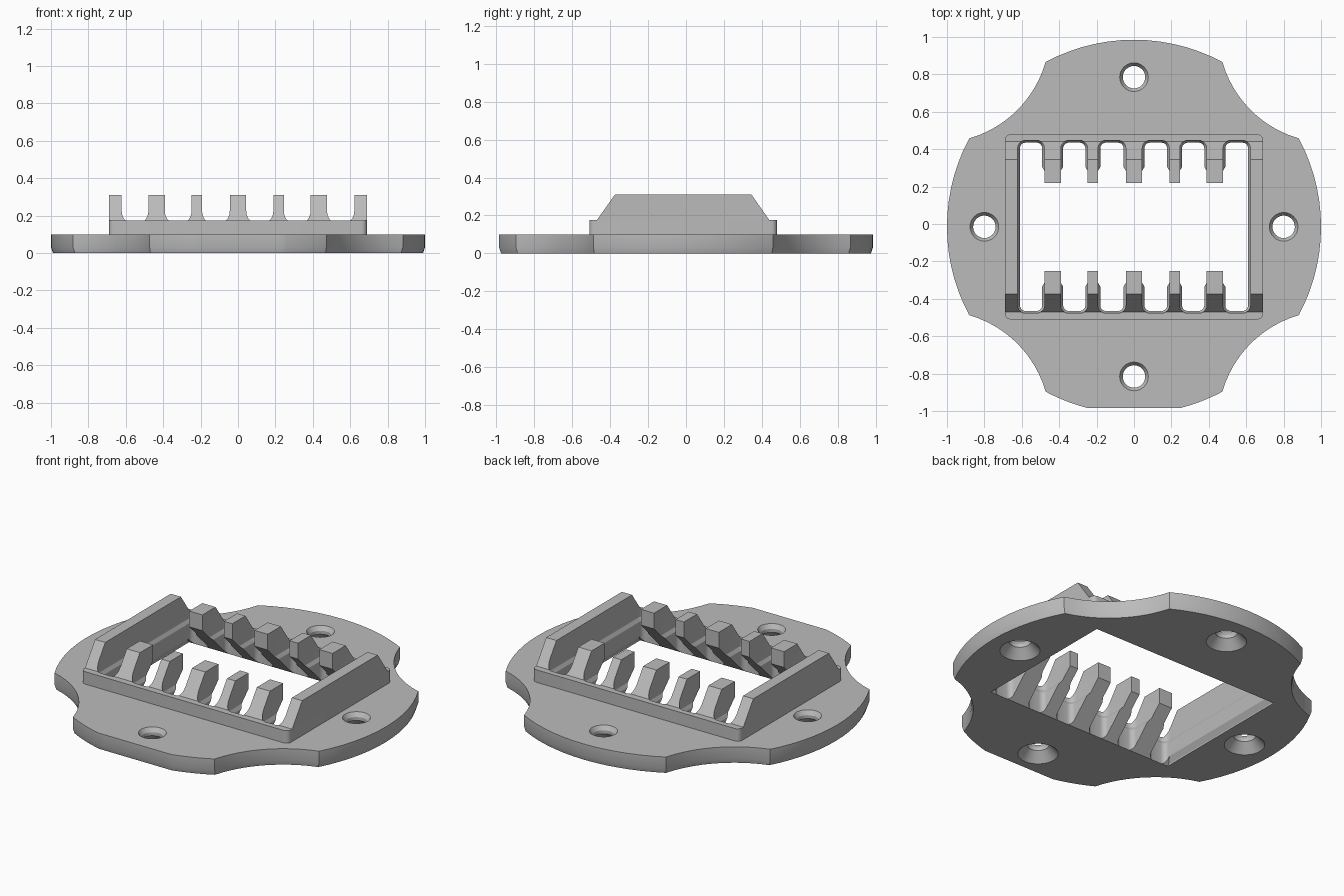
import bpy, bmesh
from math import sin, cos, pi, radians, atan2, sqrt

if "Cube" in bpy.data.objects:
    bpy.data.objects.remove(bpy.data.objects["Cube"])

grey = bpy.data.materials.new("plain grey")
grey.use_nodes = True
COLOUR = (0.5, 0.5, 0.5, 1)
grey.diffuse_color = COLOUR
grey.node_tree.nodes["Principled BSDF"].inputs["Base Color"].default_value = COLOUR

MID_Y = -0.015   # the plate centre sits slightly forward of the origin


def loft(name, loops):
    """Closed solid through equal-length loops of points."""
    bm = bmesh.new()
    rings = [[bm.verts.new(p) for p in loop] for loop in loops]
    n = len(rings[0])
    for a, b in zip(rings, rings[1:]):
        for i in range(n):
            j = (i + 1) % n
            bm.faces.new((a[i], a[j], b[j], b[i]))
    bm.faces.new(rings[0][::-1])
    bm.faces.new(rings[-1])
    bmesh.ops.recalc_face_normals(bm, faces=bm.faces)
    mesh = bpy.data.meshes.new(name)
    bm.to_mesh(mesh)
    bm.free()
    mesh.materials.append(grey)
    ob = bpy.data.objects.new(name, mesh)
    ob.location.y = MID_Y
    bpy.context.collection.objects.link(ob)
    return ob


def rounded_rect(x0, x1, y0, y1, r, z, steps=5):
    corners = ((x1 - r, y1 - r), (x0 + r, y1 - r), (x0 + r, y0 + r), (x1 - r, y0 + r))
    return [(cx + r * cos(a), cy + r * sin(a), z)
            for q, (cx, cy) in enumerate(corners)
            for a in [(q + k / steps) * pi / 2 for k in range(steps + 1)]]


def along_x(name, profile, x0, x1):
    return loft(name, [[(x, y, z) for y, z in profile] for x in (x0, x1)])


def activate(ob):
    bpy.ops.object.select_all(action='DESELECT')
    ob.select_set(True)
    bpy.context.view_layer.objects.active = ob


def cut(ob, cutters):
    activate(ob)
    for c in cutters:
        c.hide_render = True
        mod = ob.modifiers.new("cut", 'BOOLEAN')
        mod.operation, mod.solver, mod.object = 'DIFFERENCE', 'EXACT', c
        bpy.ops.object.modifier_apply(modifier=mod.name)
        bpy.data.objects.remove(c)


def smooth(ob):
    activate(ob)
    bpy.ops.object.shade_smooth_by_angle(angle=radians(25))


# Base plate: a disc with four scallops and one flat front edge
SCALLOP, SCALLOP_R, FLAT = 1.047, 0.598, 0.97


def rim_radius(a):
    r = 1.0
    along = SCALLOP * (abs(cos(a)) + abs(sin(a)))
    d = along ** 2 - (2 * SCALLOP ** 2 - SCALLOP_R ** 2)
    if d > 0:
        r = min(r, along - sqrt(d))
    if sin(a) < 0:
        r = min(r, FLAT / -sin(a))
    return r


corner = atan2(0.4726, 0.8813)
flat_half = sqrt(1 - FLAT ** 2)
breaks = [q * pi / 2 + c for q in range(4) for c in (corner, pi / 2 - corner)]
breaks += [2 * pi + atan2(-FLAT, s * flat_half) for s in (-1, 1)]
breaks.sort()
breaks.append(breaks[0] + 2 * pi)
angles = [a + (b - a) * k / 14 for a, b in zip(breaks, breaks[1:]) for k in range(14)]
base = loft("base_plate", [
    [(s * rim_radius(a) * cos(a), s * rim_radius(a) * sin(a), z) for a in angles]
    for s, z in ((0.99, 0), (1, 0.03), (1, 0.1))])

# Central opening and four countersunk screw holes
cutters = [loft("opening_cutter", [rounded_rect(-0.63, 0.63, -0.46, 0.46, 0.01, z)
                                   for z in (-0.1, 0.2)])]
for q in range(4):
    cx, cy = 0.8 * cos(q * pi / 2), 0.8 * sin(q * pi / 2)
    cutters.append(loft("screw_cutter", [
        [(cx + r * cos(k * pi / 16), cy + r * sin(k * pi / 16), z) for k in range(32)]
        for r, z in ((0.12, -0.01), (0.06, 0.055), (0.06, 0.075), (0.08, 0.105))]))
cut(base, cutters)
smooth(base)

# Raised frame around the opening
frame = loft("raised_frame", [rounded_rect(-0.69, 0.69, -0.495, 0.495, 0.03, z)
                              for z in (0.06, 0.175)])
cut(frame, [loft("frame_cutter", [rounded_rect(-0.64, 0.64, -0.466, 0.466, 0.02, z)
                                  for z in (0, 0.3)])])
smooth(frame)

# Side rails: tall upper wall with sloped ends, wider ledge below
wall = [(-0.455, 0.175), (-0.455, 0.12), (0.455, 0.12), (0.455, 0.175),
        (0.36, 0.31), (-0.36, 0.31)]
ledge = [(0.635, 0), (0.61, 0.04), (0.61, 0.13), (0.622, 0.15), (0.66, 0.15), (0.66, 0)]
for side, s in (("left", 1), ("right", -1)):
    along_x(side + "_rail", wall, s * 0.622, s * 0.69)
    loft(side + "_rail_ledge", [[(s * x, y, z) for x, z in ledge] for y in (-0.46, 0.46)])

# Tooth rows: one overhanging bar per side, cut into teeth by stepped slots
TEETH = [(-0.435, 0.056), (-0.22, 0.04), (0, 0.056), (0.217, 0.04), (0.432, 0.056)]
bar = [(0.45, 0), (0.235, 0.215), (0.235, 0.31), (0.36, 0.31),
       (0.455, 0.175), (0.48, 0.175), (0.48, 0)]
lefts = [-0.61] + [x + h for x, h in TEETH]
rights = [x - h for x, h in TEETH] + [0.61]
for row, s in (("front", -1), ("back", 1)):
    teeth = along_x(row + "_teeth", [(s * y, z) for y, z in bar], -0.65, 0.65)
    slots = []
    for x0, x1 in zip(lefts, rights):
        slots.append(loft("slot_cutter", [
            [(x, s * y, z) for x, y, z in
             rounded_rect(x0 - g, x1 + g, 0.1, 0.45 + g, 0.03 + g, h)]
            for g, h in ((0, -0.1), (0, 0.13), (0.012, 0.15), (0.012, 0.4))]))
    cut(teeth, slots)
    smooth(teeth)
